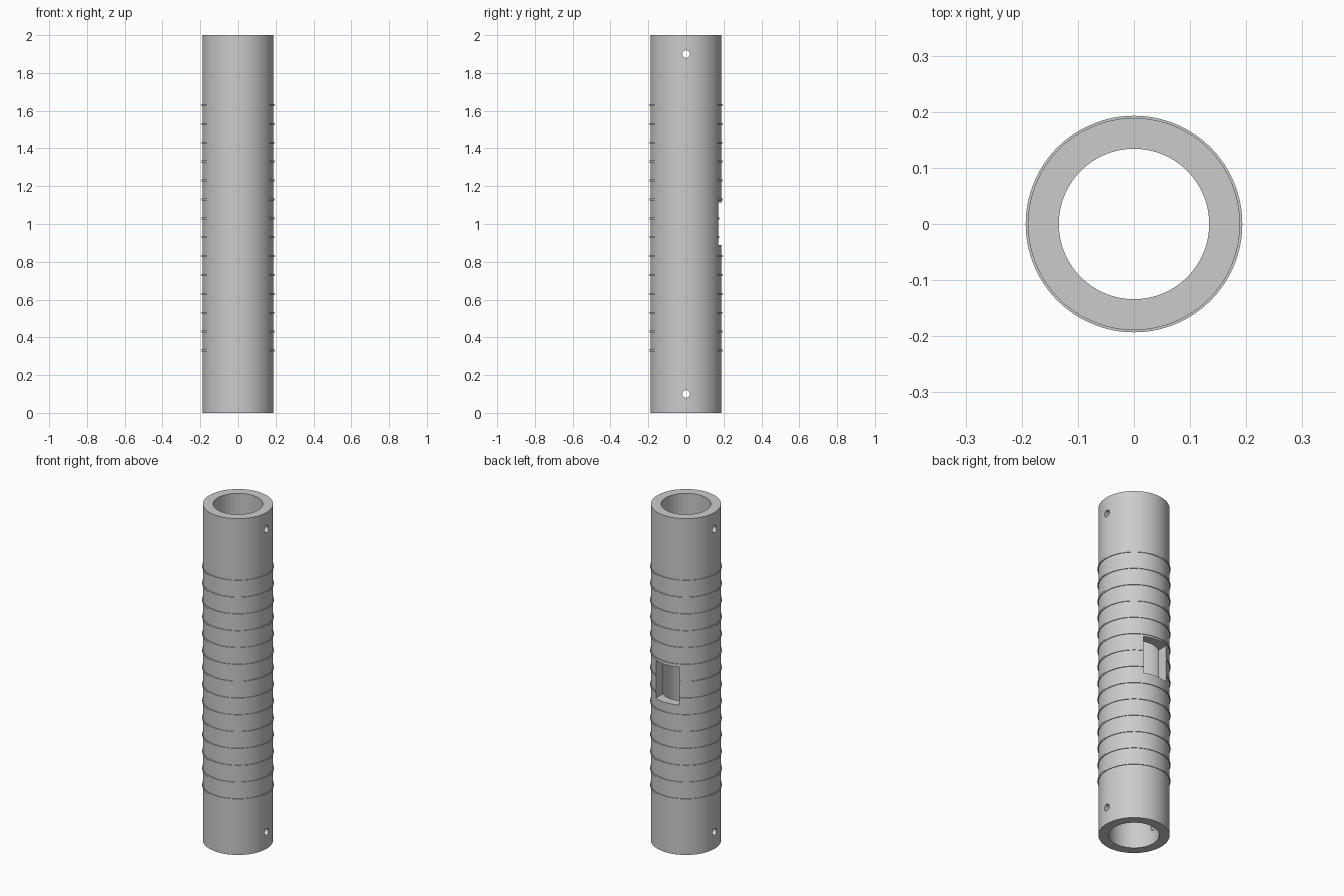
import bpy, bmesh, math
from mathutils import Matrix

cube = bpy.data.objects.get("Cube")
if cube:
    bpy.data.objects.remove(cube, do_unlink=True)

HEIGHT, OUTER, INNER = 2.0, 0.189, 0.134
RIB_OUTER, RIB_HALF, RIB_COUNT = 0.193, 0.005, 14
SEGMENTS = 96

grey = bpy.data.materials.new("plain grey")
grey.use_nodes = True
colour = (0.6, 0.6, 0.6, 1)
grey.diffuse_color = colour
grey.node_tree.nodes["Principled BSDF"].inputs["Base Color"].default_value = colour


def finish(name, bm):
    bmesh.ops.recalc_face_normals(bm, faces=bm.faces)
    mesh = bpy.data.meshes.new(name)
    bm.to_mesh(mesh)
    bm.free()
    mesh.materials.append(grey)
    obj = bpy.data.objects.new(name, mesh)
    bpy.context.collection.objects.link(obj)
    return obj


def lathe(name, profile):
    """Spin a closed (radius, z) profile around the z axis."""
    bm = bmesh.new()
    verts = [bm.verts.new((r, 0, z)) for r, z in profile]
    edges = [bm.edges.new((a, b)) for a, b in zip(verts, verts[1:] + verts[:1])]
    bmesh.ops.spin(bm, geom=verts + edges, cent=(0, 0, 0), axis=(0, 0, 1),
                   angle=math.tau, steps=SEGMENTS, use_merge=True)
    bmesh.ops.remove_doubles(bm, verts=bm.verts, dist=1e-5)
    return finish(name, bm)


# Hollow tube with thin grip ribs around the outside
profile = [(INNER, 0), (OUTER, 0)]
for i in range(RIB_COUNT):
    z = 0.33 + 0.1 * i
    low, high = z - RIB_HALF, z + RIB_HALF
    profile += [(OUTER, low), (RIB_OUTER, low), (RIB_OUTER, high), (OUTER, high)]
profile += [(OUTER, HEIGHT), (INNER, HEIGHT)]
tube = lathe("ribbed_tube", profile)

# Cutter for the rectangular window through the back wall
bm = bmesh.new()
bmesh.ops.create_cube(bm, size=1, matrix=Matrix.Translation((0, 0.15, 1.002))
                      @ Matrix.Diagonal((0.156, 0.2, 0.224, 1)))
cutters = [finish("window_cutter", bm)]

# Cutters for the pin holes that run straight across near each end
for z in (0.1, HEIGHT - 0.1):
    bm = bmesh.new()
    bmesh.ops.create_cone(bm, cap_ends=True, segments=32, radius1=0.02, radius2=0.02, depth=0.6,
                          matrix=Matrix.Translation((0, 0, z))
                          @ Matrix.Rotation(math.pi / 2, 4, "Y"))
    cutters.append(finish("pin_hole_cutter", bm))

# Cut the openings, then drop the cutters
bpy.ops.object.select_all(action="DESELECT")
tube.select_set(True)
bpy.context.view_layer.objects.active = tube
for cutter in cutters:
    cutter.hide_render = True
    cut = tube.modifiers.new(cutter.name, "BOOLEAN")
    cut.operation, cut.solver, cut.object = "DIFFERENCE", "EXACT", cutter
    bpy.ops.object.modifier_apply(modifier=cut.name)
    bpy.data.objects.remove(cutter, do_unlink=True)

bpy.ops.object.shade_smooth_by_angle(angle=math.radians(30))
